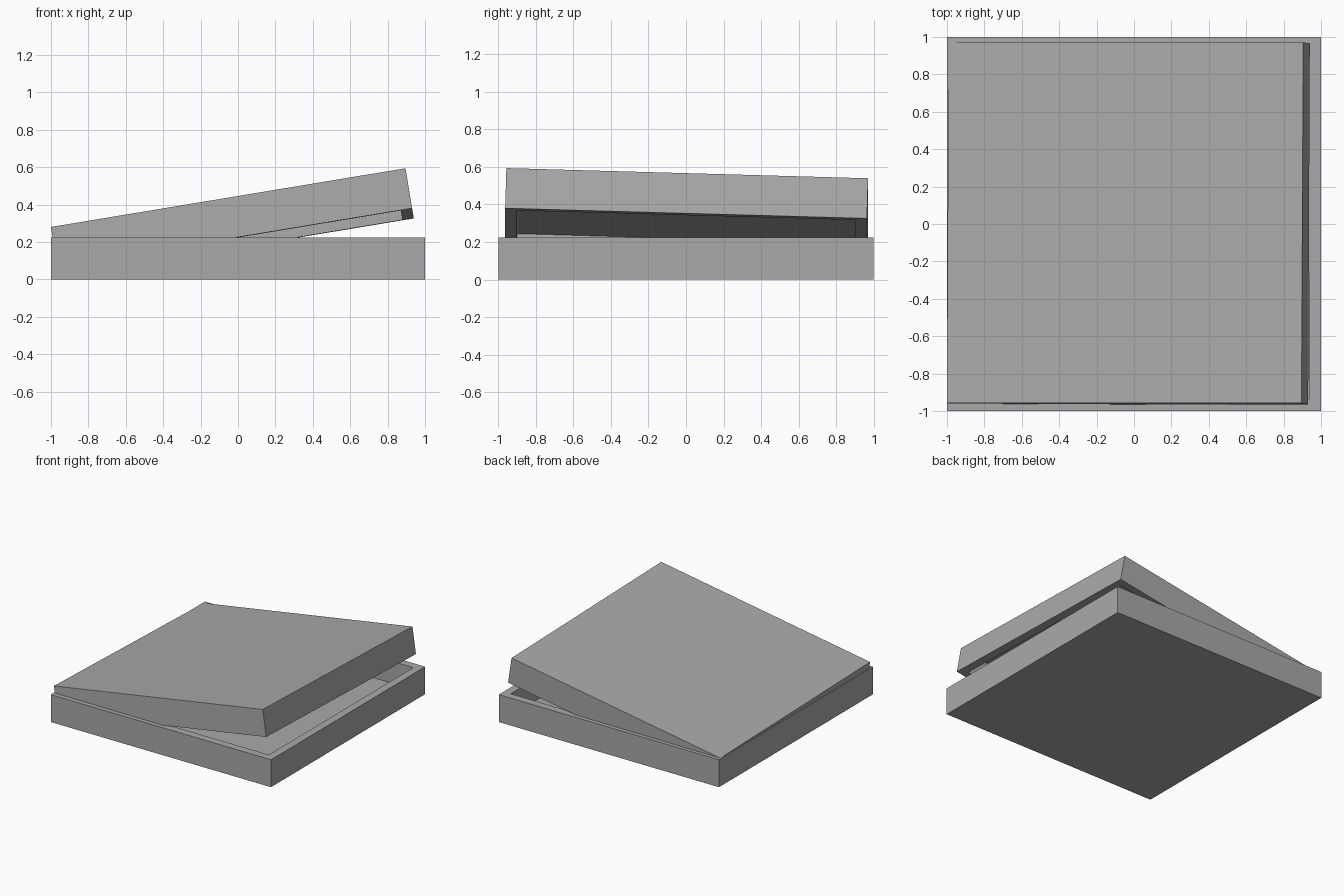
import bpy, bmesh, math

default = bpy.data.objects.get("Cube")
if default:
    bpy.data.objects.remove(default, do_unlink=True)

GREY = (0.4, 0.4, 0.4, 1.0)
mat = bpy.data.materials.new("plain grey")
mat.use_nodes = True
mat.diffuse_color = GREY
mat.node_tree.nodes["Principled BSDF"].inputs["Base Color"].default_value = GREY


def tray(name, size, wall, floor):
    """Open-topped box standing on its own z = 0."""
    bm = bmesh.new()
    bmesh.ops.create_cube(bm, size=1)
    for v in bm.verts:
        v.co = (v.co.x * size[0], v.co.y * size[1], (v.co.z + 0.5) * size[2])
    bm.normal_update()
    top = max(bm.faces, key=lambda f: f.normal.z)
    # Rim, then the hollow pushed down from it
    bmesh.ops.inset_region(bm, faces=[top], thickness=wall)
    well = bmesh.ops.extrude_discrete_faces(bm, faces=[top])["faces"][0]
    for v in well.verts:
        v.co.z = floor
    bmesh.ops.recalc_face_normals(bm, faces=bm.faces)
    mesh = bpy.data.meshes.new(name)
    bm.to_mesh(mesh)
    bm.free()
    mesh.materials.append(mat)
    obj = bpy.data.objects.new(name, mesh)
    bpy.context.collection.objects.link(obj)
    return obj


# Base tray
tray("box_base", (2, 2, 0.225), 0.09, 0.045)

# Lid: the same shape upside down, propped open on the right and dipping to the back
lid = tray("box_lid", (1.922, 1.93, 0.217), 0.087, 0.045)
lid.rotation_euler = (math.radians(180 - 1.63), math.radians(-9.4), 0)
lid.location = (-0.048, 0.0065, 0.41)
